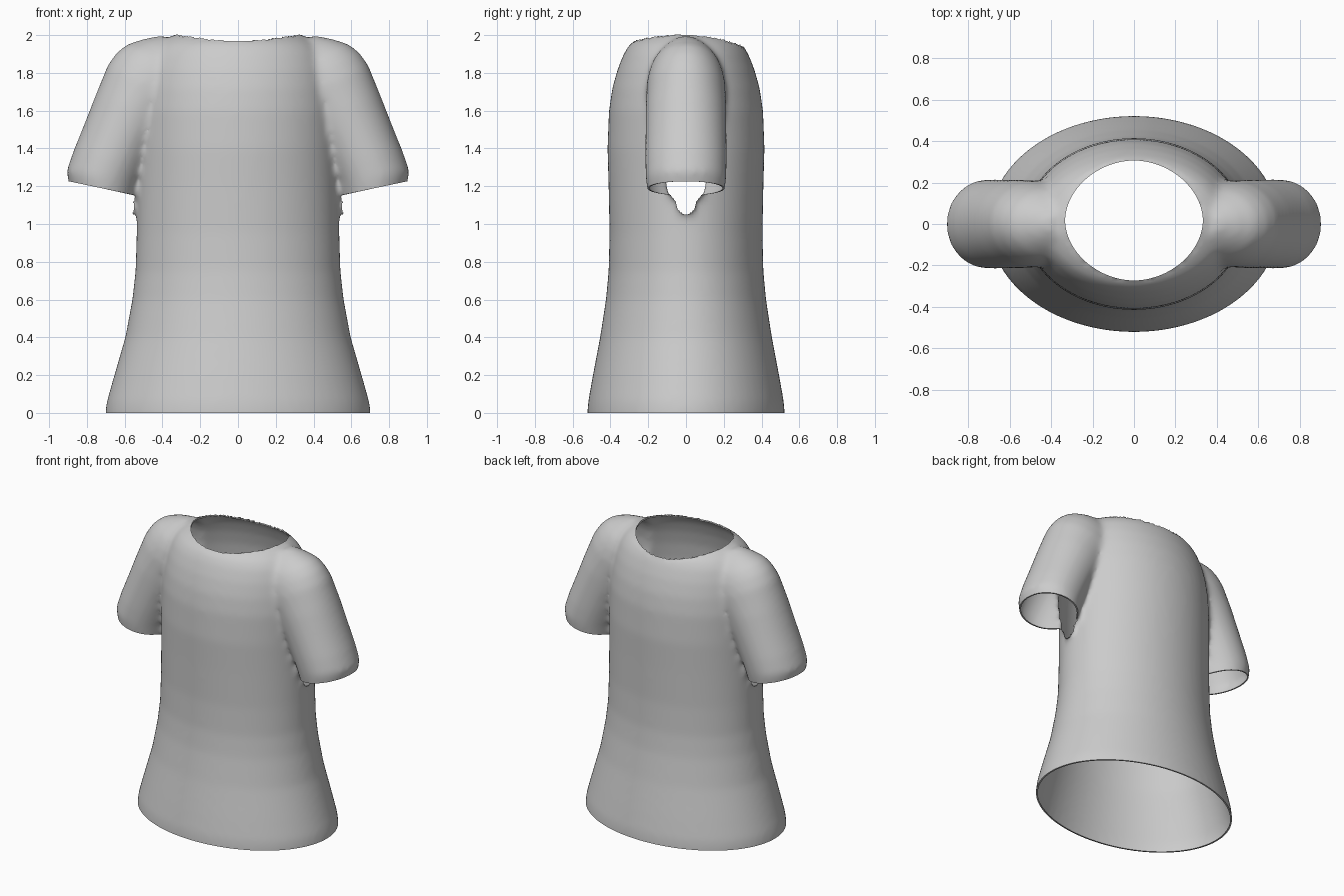
import bpy, bmesh, math
from mathutils import Vector

cube = bpy.data.objects.get("Cube")
if cube:
    bpy.data.objects.remove(cube, do_unlink=True)

fabric = bpy.data.materials.new("light grey fabric")
fabric.use_nodes = True
GREY = (0.6, 0.6, 0.6, 1)
fabric.diffuse_color = GREY
fabric.node_tree.nodes["Principled BSDF"].inputs["Base Color"].default_value = GREY

SIDES = 64


def loft(bm, rings):
    """Closed skin through elliptical rings: (centre, long axis vector, half depth)."""
    loops = []
    for centre, axis, depth in rings:
        loop = []
        for i in range(SIDES):
            a = math.tau * i / SIDES
            loop.append(bm.verts.new(centre + axis * math.cos(a) + Vector((0, depth * math.sin(a), 0))))
        loops.append(loop)
    for low, high in zip(loops, loops[1:]):
        for i in range(SIDES):
            j = (i + 1) % SIDES
            bm.faces.new((low[i], low[j], high[j], high[i]))
    bm.faces.new(loops[0][::-1])
    bm.faces.new(loops[-1])


bm = bmesh.new()

# Torso: height, half width, half depth
torso = [(-0.1, .70, .52), (0, .703, .523), (.06, .695, .518), (.2, .655, .493), (.4, .597, .455),
         (.6, .56, .424), (.75, .543, .41), (.95, .537, .405), (1.2, .533, .41), (1.4, .53, .416),
         (1.6, .525, .408), (1.72, .51, .39), (1.82, .49, .362), (1.9, .46, .33),
         (1.95, .42, .30), (1.985, .37, .25), (2.01, .32, .18)]
loft(bm, [(Vector((0, 0, z)), Vector((w, 0, 0)), d) for z, w, d in torso])

# Sleeves: outer x, outer z, inner x, inner z, half depth
sleeve = [(.85, 1.07, .59, 1.01, .175), (.895, 1.21, .545, 1.13, .203), (.908, 1.28, .52, 1.21, .214),
          (.87, 1.39, .48, 1.3, .216), (.825, 1.5, .43, 1.4, .215), (.755, 1.68, .35, 1.53, .214),
          (.69, 1.84, .25, 1.64, .208), (.645, 1.905, .2, 1.7, .195), (.59, 1.95, .18, 1.75, .175),
          (.5, 1.98, .16, 1.8, .14), (.4, 2.0, .15, 1.85, .09)]
for side in (1, -1):
    rings = []
    for ox, oz, ix, iz, d in sleeve:
        outer, inner = Vector((ox * side, 0, oz)), Vector((ix * side, 0, iz))
        rings.append(((outer + inner) / 2, (outer - inner) / 2, d))
    loft(bm, rings)
bmesh.ops.recalc_face_normals(bm, faces=bm.faces)

mesh = bpy.data.meshes.new("shirt")
bm.to_mesh(mesh)
bm.free()
shirt = bpy.data.objects.new("shirt", mesh)
bpy.context.collection.objects.link(shirt)
bpy.context.view_layer.objects.active = shirt
shirt.select_set(True)

# Fuse the parts into one soft skin
remesh = shirt.modifiers.new("fuse", "REMESH")
remesh.mode = "VOXEL"
remesh.voxel_size = 0.017
soften = shirt.modifiers.new("soften", "SMOOTH")
soften.factor = 0.5
soften.iterations = 14
for name in ("fuse", "soften"):
    bpy.ops.object.modifier_apply(modifier=name)

bm = bmesh.new()
bm.from_mesh(shirt.data)

# Open hem
bmesh.ops.bisect_plane(bm, geom=bm.verts[:] + bm.edges[:] + bm.faces[:],
                       plane_co=(0, 0, 0), plane_no=(0, 0, -1), clear_outer=True)

# Open cuffs, cut on a slant
for side in (1, -1):
    point, normal = Vector((.71 * side, 0, 1.187)), Vector((.21 * side, 0, -1)).normalized()
    faces = [f for f in bm.faces if f.calc_center_median().x * side > .5
             and .9 < f.calc_center_median().z < 1.35]
    geom = set(faces) | {v for f in faces for v in f.verts} | {e for f in faces for e in f.edges}
    bmesh.ops.bisect_plane(bm, geom=list(geom), plane_co=point, plane_no=normal)
    doomed = []
    for f in bm.faces:
        c = f.calc_center_median()
        outside = (c.x / .55) ** 2 + (c.y / .42) ** 2 > 1
        if c.x * side > .3 and .95 < c.z < 1.3 and outside and (c - point).dot(normal) > 0:
            doomed.append(f)
    bmesh.ops.delete(bm, geom=doomed, context="FACES")


# Open neck, with its edge drawn onto a smooth oval
def neck_ratio(p):
    return (abs(p.x / .333) ** 1.9 + abs((p.y - .017) / .29) ** 1.9) ** (1 / 1.9)


bmesh.ops.delete(bm, geom=[f for f in bm.faces if f.calc_center_median().z > 1.7
                           and neck_ratio(f.calc_center_median()) < 1], context="FACES")
for v in bm.verts:
    if v.is_boundary and v.co.z > 1.7:
        r = neck_ratio(v.co)
        v.co.x /= r
        v.co.y = .017 + (v.co.y - .017) / r

# Narrow turned-in edge around every opening
rim = [e for e in bm.edges if e.is_boundary]
bm.normal_update()
made = bmesh.ops.extrude_edge_only(bm, edges=rim)["geom"]
for v in [g for g in made if isinstance(g, bmesh.types.BMVert)]:
    if v.co.z < .5:
        v.co.x *= .983
        v.co.y *= .98
    elif v.co.z < 1.5:
        middle = .71 if v.co.x > 0 else -.71
        v.co.x = middle + (v.co.x - middle) * .95
        v.co.y *= .95
    else:
        v.co.z -= .012
bmesh.ops.recalc_face_normals(bm, faces=bm.faces)
bm.to_mesh(shirt.data)
bm.free()

shirt.data.materials.clear()
shirt.data.materials.append(fabric)
bpy.ops.object.shade_smooth_by_angle(angle=math.radians(50))
